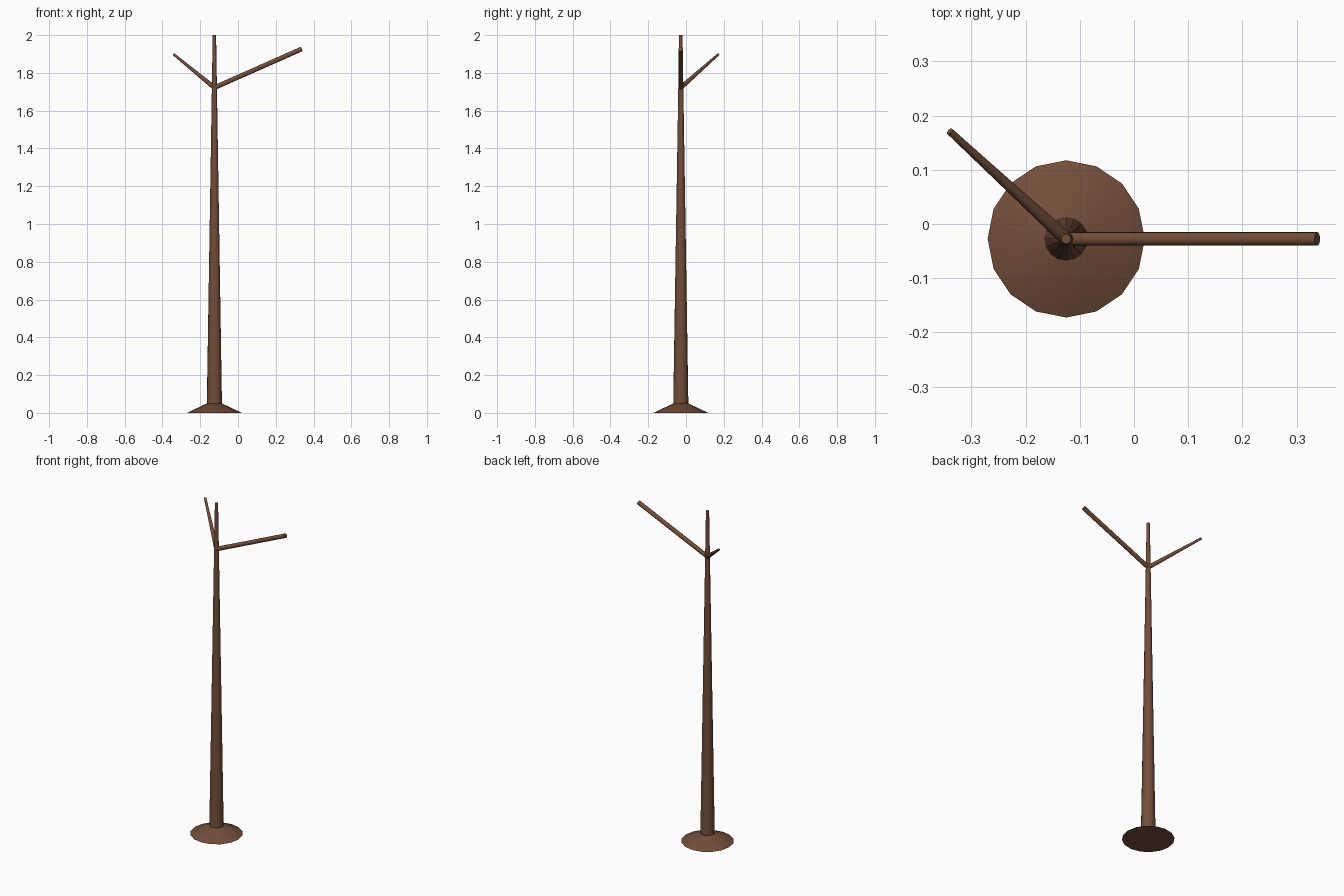
import bpy
from mathutils import Vector

if "Cube" in bpy.data.objects:
    bpy.data.objects.remove(bpy.data.objects["Cube"])

bark = bpy.data.materials.new("brown bark")
bark.diffuse_color = (0.17, 0.075, 0.042, 1)
bark.use_nodes = True
bark.node_tree.nodes["Principled BSDF"].inputs["Base Color"].default_value = bark.diffuse_color

CX, CY = -0.125, -0.0275


def limb(name, start, end, r1, r2, sides=16):
    """Tapered cylinder running from start to end."""
    a, b = Vector(start), Vector(end)
    d = b - a
    bpy.ops.mesh.primitive_cone_add(vertices=sides, radius1=r1, radius2=r2,
                                    depth=d.length, location=(a + b) / 2,
                                    rotation=d.to_track_quat('Z', 'Y').to_euler())
    ob = bpy.context.object
    ob.name = name
    ob.data.materials.append(bark)
    bpy.ops.object.shade_smooth_by_angle(angle=0.52)
    return ob


# flared foot and tapering trunk
limb("foot", (CX, CY, 0), (CX, CY, 0.05), 0.145, 0.04)
limb("trunk", (CX, CY, 0.05), (CX, CY, 2.0), 0.04, 0.009)

# two branches leaving the trunk at the same height
limb("right_branch", (CX, CY, 1.722), (0.338, CY, 1.927), 0.0125, 0.0125)
limb("left_branch", (CX, CY, 1.722), (-0.34, 0.171, 1.898), 0.0125, 0.0065)
